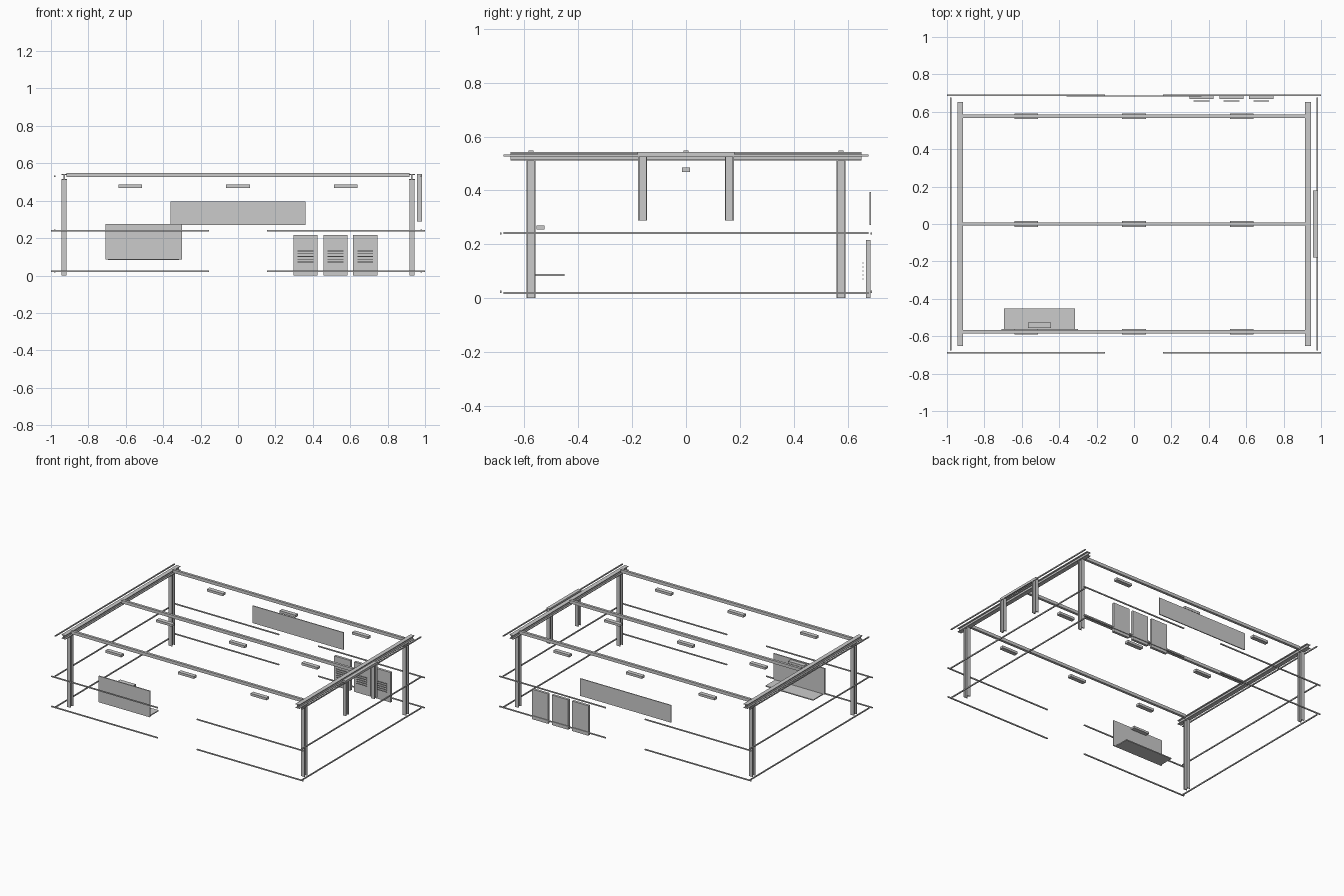
import bpy
from mathutils import Matrix, Vector

cube = bpy.data.objects.get("Cube")
if cube:
    bpy.data.objects.remove(cube, do_unlink=True)


def mesh_object(name, verts, faces):
    mesh = bpy.data.meshes.new(name)
    mesh.from_pydata(verts, [], faces)
    mesh.update()
    obj = bpy.data.objects.new(name, mesh)
    bpy.context.collection.objects.link(obj)
    return obj


def prism(name, profile, start, u, v, w, length):
    """Extrude a closed profile in the u-v plane along w from start."""
    start, u, v, w = (Vector(a) for a in (start, u, v, w))
    base = [start + u * a + v * b for a, b in profile]
    n = len(base)
    faces = [tuple(reversed(range(n))), tuple(range(n, 2 * n))]
    faces += [(i, (i + 1) % n, (i + 1) % n + n, i + n) for i in range(n)]
    return mesh_object(name, base + [p + w * length for p in base], faces)


def box(name, center, size):
    sx, sy, sz = size
    rect = [(-sx / 2, -sy / 2), (sx / 2, -sy / 2), (sx / 2, sy / 2), (-sx / 2, sy / 2)]
    start = Vector(center) - Vector((0, 0, sz / 2))
    return prism(name, rect, start, X, Y, Z, sz)


def i_profile(width, depth, flange, web):
    """I section: flanges lie at the two ends of the depth direction."""
    a, d, t = width / 2, depth / 2, web / 2
    f = d - flange
    right = [(a, -d), (a, -f), (t, -f), (t, f), (a, f), (a, d)]
    return right + [(-p, -q) for p, q in right]


X, Y, Z = Matrix.Identity(3)
SIDES = {"right": -1, "left": 1}
ENDS = {"front": -1, "back": 1}
POST_X, POST_Y = 0.93, 0.576
RAIL_X, RAIL_Y = 0.979, 0.688

# Corner columns and the long side beams
for side, sx in SIDES.items():
    for end, sy in ENDS.items():
        prism(f"{end}_{side}_column", i_profile(0.028, 0.034, 0.005, 0.006),
              (sx * POST_X, sy * POST_Y, 0), X, Y, Z, 0.513)
    prism(f"{side}_side_beam", i_profile(0.03, 0.03, 0.005, 0.008),
          (sx * POST_X, 0.652, 0.527), X, Z, -Y, 1.304)

# Cross beams with lamps hanging below
for row, y in {"front": -POST_Y, "middle": 0, "back": POST_Y}.items():
    box(f"{row}_cross_beam", (0, y, 0.538), (1.835, 0.018, 0.022))
    for i in (-1, 0, 1):
        box(f"{row}_lamp_{i + 2}", (i * 0.577, y, 0.477), (0.126, 0.03, 0.017))

# Wall rails: split by an opening at front and back, unbroken at the sides
for side, sx in SIDES.items():
    for level, z in {"lower": 0.024, "middle": 0.24}.items():
        for end, sy in ENDS.items():
            box(f"{end}_{side}_{level}_rail", (sx * 0.5775, sy * RAIL_Y, z),
                (0.845, 0.007, 0.008))
    for level, z in {"lower": 0.019, "middle": 0.242, "upper": 0.53}.items():
        box(f"{side}_{level}_side_rail", (sx * RAIL_X, 0, z), (0.007, 1.355, 0.008))

# Hanging bracket frame outside the left beam
for end, sy in ENDS.items():
    prism(f"{end}_hanging_post", i_profile(0.025, 0.034, 0.005, 0.006),
          (0.97, sy * 0.161, 0.289), X, Y, Z, 0.242)
box("hanging_header", (0.97, 0, 0.537), (0.025, 0.36, 0.012))

# Back wall board
box("back_board", (0, 0.684, 0.333), (0.722, 0.007, 0.124))

# Lockers with vent slats facing inwards
for i, x in enumerate((0.361, 0.521, 0.68), 1):
    box(f"locker_{i}", (x, 0.677, 0.108), (0.13, 0.018, 0.215))
    for j in range(5):
        box(f"locker_{i}_slat_{j + 1}", (x, 0.658, 0.072 + j * 0.0148),
            (0.084, 0.004, 0.004))

# Counter panel, shelf and its lamp
box("counter_panel", (-0.504, -0.566, 0.181), (0.408, 0.008, 0.188))
box("counter_shelf", (-0.505, -0.506, 0.086), (0.38, 0.11, 0.007))
box("counter_lamp", (-0.505, -0.541, 0.263), (0.125, 0.03, 0.015))
